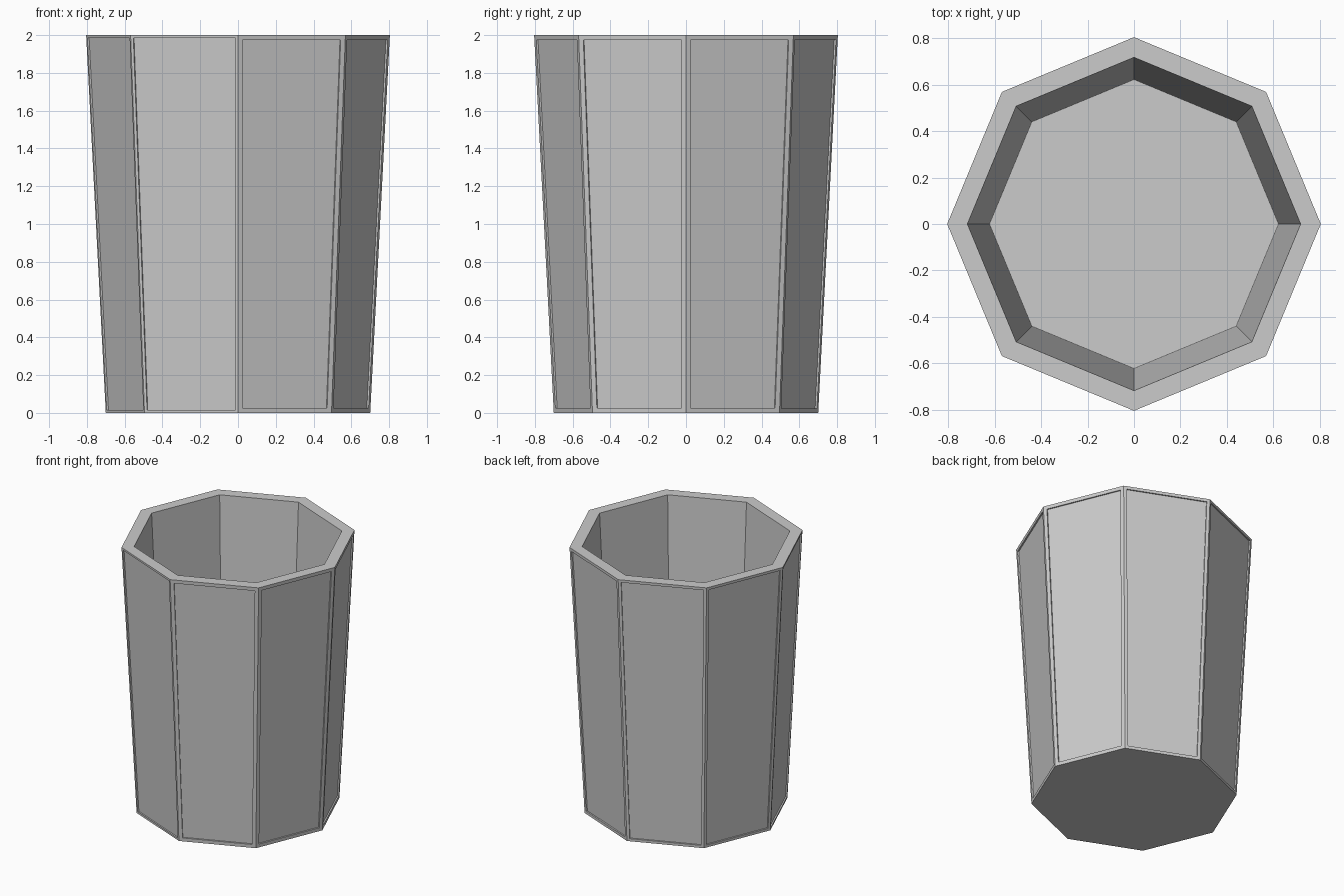
import bpy, bmesh, math

if "Cube" in bpy.data.objects:
    bpy.data.objects.remove(bpy.data.objects["Cube"])

SIDES = 8
# Octagon rings from outer base, over the rim, down to the inner floor: (radius, z)
PROFILE = [(0.70, 0.0), (0.804, 2.0), (0.717, 2.0), (0.622, 0.1)]
# Border width of the recessed panel on each side, counter-clockwise from +x
BORDERS = [0.026, 0.022, 0.02, 0.02, 0.015, 0.015, 0.026, 0.026]
RECESS = 0.01

bm = bmesh.new()


def ring(radius, z):
    return [bm.verts.new((radius * math.cos(math.tau * i / SIDES),
                          radius * math.sin(math.tau * i / SIDES), z))
            for i in range(SIDES)]


# Tapered shell with thick rim and floor
rings = [ring(r, z) for r, z in PROFILE]
outer = []
for level, (a, b) in enumerate(zip(rings, rings[1:])):
    for i in range(SIDES):
        j = (i + 1) % SIDES
        face = bm.faces.new((a[i], a[j], b[j], b[i]))
        if level == 0:
            outer.append(face)
bm.faces.new(list(reversed(rings[0])))
bm.faces.new(rings[-1])
bm.normal_update()

# Shallow recessed panel on every outer side
for face, border in zip(outer, BORDERS):
    bmesh.ops.inset_individual(bm, faces=[face], thickness=border,
                               use_even_offset=True)
    bm.normal_update()
    inward = face.normal * -RECESS
    panel = bmesh.ops.extrude_discrete_faces(bm, faces=[face])["faces"][0]
    bmesh.ops.translate(bm, verts=list(panel.verts), vec=inward)

bm.normal_update()
mesh = bpy.data.meshes.new("octagonal_cup")
bm.to_mesh(mesh)
bm.free()
cup = bpy.data.objects.new("octagonal_cup", mesh)
bpy.context.collection.objects.link(cup)
